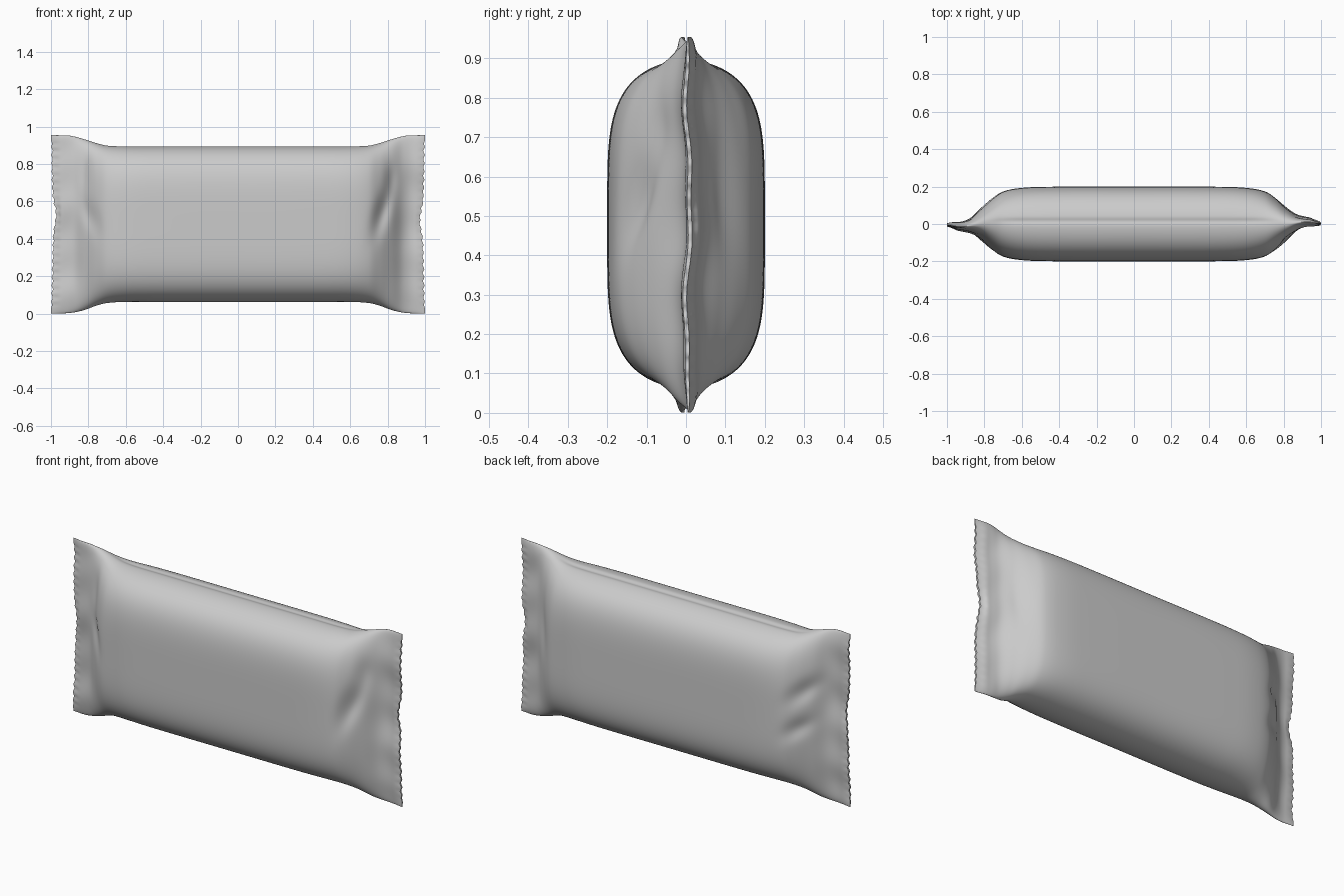
import bpy, bmesh, math

if "Cube" in bpy.data.objects:
    bpy.data.objects.remove(bpy.data.objects["Cube"])

SIDE = 120      # steps up each side of a cross-section
RINGS = 180     # cross-sections along the length
MID = 0.48

# distance from centre, top z, bottom z, half thickness, fullness of section
KEYS = [
    (0.00, 0.895, 0.063, 0.200, 4.5),
    (0.45, 0.895, 0.063, 0.199, 4.5),
    (0.60, 0.895, 0.063, 0.193, 4.3),
    (0.70, 0.899, 0.057, 0.174, 3.8),
    (0.76, 0.913, 0.042, 0.138, 3.2),
    (0.82, 0.932, 0.020, 0.086, 3.0),
    (0.87, 0.946, 0.008, 0.040, 4.0),
    (0.91, 0.953, 0.003, 0.022, 6.0),
    (0.96, 0.954, 0.001, 0.014, 8.0),
    (1.00, 0.955, 0.000, 0.005, 8.0),
]


def slope(i, k):
    a, b = KEYS[max(i - 1, 0)], KEYS[min(i + 1, len(KEYS) - 1)]
    return 0 if i == 0 else (b[k] - a[k]) / (b[0] - a[0])


def section(d):
    """Smoothly interpolated section values at distance d."""
    i = max(j for j in range(len(KEYS) - 1) if KEYS[j][0] <= d)
    a, b = KEYS[i], KEYS[i + 1]
    w = b[0] - a[0]
    s = (d - a[0]) / w
    return [(1 + 2 * s) * (1 - s) ** 2 * a[k] + s * (1 - s) ** 2 * w * slope(i, k)
            + s * s * (3 - 2 * s) * b[k] + s * s * (s - 1) * w * slope(i + 1, k)
            for k in range(1, 5)]


def bump(v, centre, width):
    return math.exp(-((v - centre) / width) ** 2)


def ramp(v, lo, hi):
    s = min(max((v - lo) / (hi - lo), 0), 1)
    return s * s * (3 - 2 * s)


# creases in the film: side (-1 front, 1 back), x, z, width, height, depth, slant
DENTS = [
    (-1, 0.77, 0.54, 0.04, 0.12, 0.030, 0.25),
    (-1, 0.82, 0.72, 0.03, 0.08, 0.014, 0.0),
    (-1, -0.79, 0.52, 0.04, 0.09, 0.016, -0.3),
    (-1, -0.82, 0.74, 0.03, 0.12, 0.012, 0.0),
    (1, -0.79, 0.62, 0.05, 0.07, 0.022, -0.5),
    (1, -0.77, 0.42, 0.05, 0.06, 0.018, -0.5),
    (1, 0.80, 0.55, 0.04, 0.15, 0.012, 0.1),
]


def film_point(x, angle):
    d = abs(x)
    end = 1 if x > 0 else -1
    top, low, thick, full = section(d)
    u = math.sin(angle)
    side = -1 if math.cos(angle) > 0 else 1
    z = (top + low) / 2 + u * (top - low) / 2
    depth = thick * math.sqrt(max(1 - abs(u) ** full, 0))
    # pressed-in creases next to the seals
    for s, cx, cz, w, h, amount, slant in DENTS:
        if s == side:
            depth -= amount * bump(x - slant * (z - cz), cx, w) * bump(z, cz, h) * (1 - u ** 8)
    y = side * max(depth, 0)
    # seals bend and ripple gently
    seal = ramp(d, 0.80, 0.92)
    fade = 1 - abs(u) ** 6
    y += seal * (0.012 * end * (1 - ramp(d, 0.93, 1.0) * 0.6)
                 + fade * (0.006 * math.sin(11 * z + 2 * end) + 0.003 * math.sin(27 * z + 9 * d)))
    # folded line along the top of the body
    if u > 0.8:
        z -= 0.006 * bump(y, 0.015, 0.014) * (1 - ramp(d, 0.6, 0.85))
    # toothed and slightly pulled-in end edge
    tip = ramp(d, 0.93, 1.0)
    teeth = abs((z * 23) % 1 - 0.5) * 2
    pull = 0.016 * bump(z, 0.50 if end > 0 else 0.53, 0.07) + 0.007 * bump(z, 0.45, 0.25)
    return (x - end * tip * (pull + 0.010 * teeth * ramp(0.46 - abs(z - MID), 0, 0.05)), y, z)


# film skin lofted from end to end
bm = bmesh.new()
count = 2 * SIDE
rings = []
for r in range(RINGS + 1):
    f = 2 * r / RINGS - 1
    x = math.copysign(1 - (1 - abs(f)) ** 1.3, f)   # finer steps near the ends
    rings.append([bm.verts.new(film_point(x, -math.pi / 2 + math.pi * i / SIDE))
                  for i in range(count)])
for a, b in zip(rings, rings[1:]):
    for i in range(count):
        j = (i + 1) % count
        bm.faces.new((a[i], b[i], b[j], a[j]))
# thin closing strip at each end
for ring in (rings[0], rings[-1]):
    for i in range(SIDE):
        quad = (ring[i], ring[i + 1], ring[(count - i - 1) % count], ring[(count - i) % count])
        bm.faces.new(list(dict.fromkeys(quad)))
bmesh.ops.recalc_face_normals(bm, faces=bm.faces)

mesh = bpy.data.meshes.new("wrapper")
bm.to_mesh(mesh)
bm.free()
wrapper = bpy.data.objects.new("wrapper", mesh)
bpy.context.collection.objects.link(wrapper)

# plain grey film
grey = bpy.data.materials.new("light_grey_film")
grey.use_nodes = True
colour = (0.6, 0.6, 0.6, 1)
grey.diffuse_color = colour
grey.node_tree.nodes["Principled BSDF"].inputs["Base Color"].default_value = colour
mesh.materials.append(grey)

bpy.context.view_layer.objects.active = wrapper
wrapper.select_set(True)
bpy.ops.object.shade_smooth_by_angle(angle=math.radians(50))
